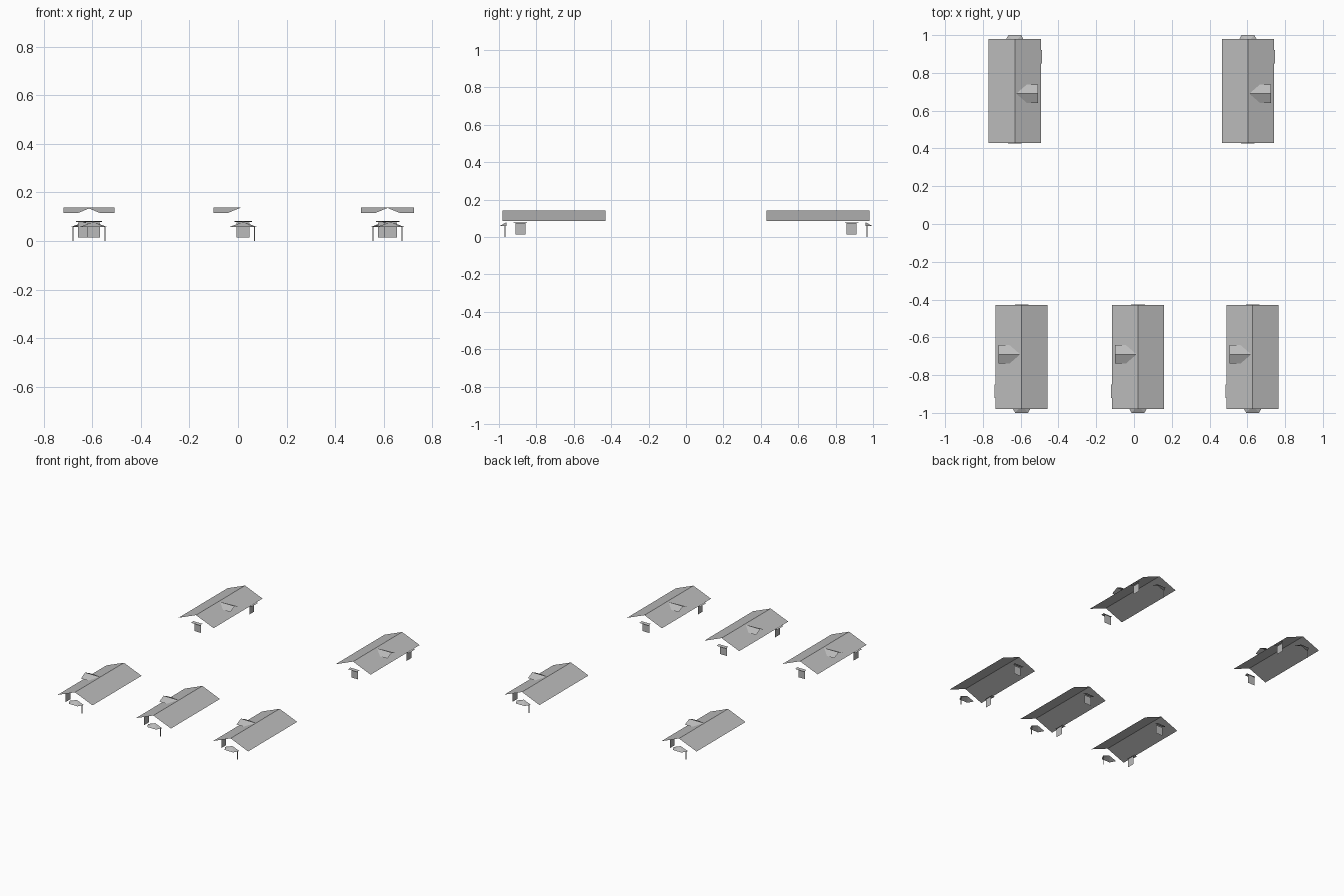
import bpy
import math

cube = bpy.data.objects.get("Cube")
if cube:
    bpy.data.objects.remove(cube, do_unlink=True)

grey = bpy.data.materials.new("plain_grey")
grey.use_nodes = True
colour = (0.5, 0.5, 0.5, 1)
grey.diffuse_color = colour
grey.node_tree.nodes["Principled BSDF"].inputs["Base Color"].default_value = colour


def sheet(name, verts, faces):
    """Mesh made of a few thin flat faces."""
    mesh = bpy.data.meshes.new(name)
    mesh.from_pydata(verts, [], faces)
    mesh.materials.append(grey)
    mesh.update()
    return mesh


def gable(name, half, rise_from, rise_to, front, back):
    """Two slopes meeting at a ridge along y."""
    verts = [(x, y, z) for y in (front, back)
             for x, z in ((-half, rise_from), (0, rise_to), (half, rise_from))]
    return sheet(name, verts, [(0, 1, 4, 3), (1, 2, 5, 4)])


# Main roof
EAVE, RIDGE, HALF = 0.085, 0.141, 0.138
roof = gable("roof", HALF, EAVE, RIDGE, -0.98, -0.43)

# Dormer: ridge runs across, eaves stop where they meet the main slope
low, high, outer, mid, wide = 0.115, 0.138, -0.122, -0.69, 0.049


def slope_x(z):
    return -HALF * (RIDGE - z) / (RIDGE - EAVE)


dormer = sheet("dormer", [
    (outer, mid - wide, low), (slope_x(low), mid - wide, low),
    (outer, mid, high), (slope_x(high), mid, high),
    (outer, mid + wide, low), (slope_x(low), mid + wide, low),
], [(0, 1, 3, 2), (2, 3, 5, 4)])

# Hipped porch canopy
canopy = sheet("porch_canopy", [
    (0, -0.96, 0.079), (-0.056, -0.96, 0.058), (-0.034, -1, 0.058),
    (0.034, -1, 0.058), (0.056, -0.96, 0.058),
], [(0, 1, 2), (0, 2, 3), (0, 3, 4)])

# Slim porch post
r, px, py = 0.002, 0.047, -0.968
corners = [(px - r, py - r), (px + r, py - r), (px + r, py + r), (px - r, py + r)]
post = sheet("porch_post",
             [(x, y, z) for z in (0, 0.06) for x, y in corners],
             [(i, (i + 1) % 4, (i + 1) % 4 + 4, i + 4) for i in range(4)]
             + [(3, 2, 1, 0), (4, 5, 6, 7)])

# Door panel and its little hood, facing +y at the origin
panel = sheet("door_panel",
              [(0.027, 0, 0.014), (-0.027, 0, 0.014),
               (-0.027, 0, 0.076), (0.027, 0, 0.076)], [(0, 1, 2, 3)])
hood = sheet("door_hood",
             [(-0.036, 0, 0.082), (0.036, 0, 0.082),
              (0.036, 0.023, 0.078), (-0.036, 0.023, 0.078)], [(3, 2, 1, 0)])


def place(mesh, name, house, parent_spot=(0, 0), turn=0):
    """Put a part in a house; back-row houses are turned half round."""
    x, flipped = house
    sign = -1 if flipped else 1
    obj = bpy.data.objects.new(name, mesh)
    obj.location = (x + sign * parent_spot[0], sign * parent_spot[1], 0)
    obj.rotation_euler.z = turn + (math.pi if flipped else 0)
    bpy.context.collection.objects.link(obj)


# Three houses in the front row, two in the back row
houses = [(-0.595, False), (0.021, False), (0.628, False),
          (-0.631, True), (0.603, True)]
for number, house in enumerate(houses, 1):
    tag = f"house_{number}_"
    for mesh in (roof, dormer, canopy, post):
        place(mesh, tag + mesh.name, house)
    for side, spot, turn in (("rear_", (0, -0.449), 0),
                             ("side_", (-0.12, -0.885), math.pi / 2)):
        for mesh in (panel, hood):
            place(mesh, tag + side + mesh.name, house, spot, turn)
